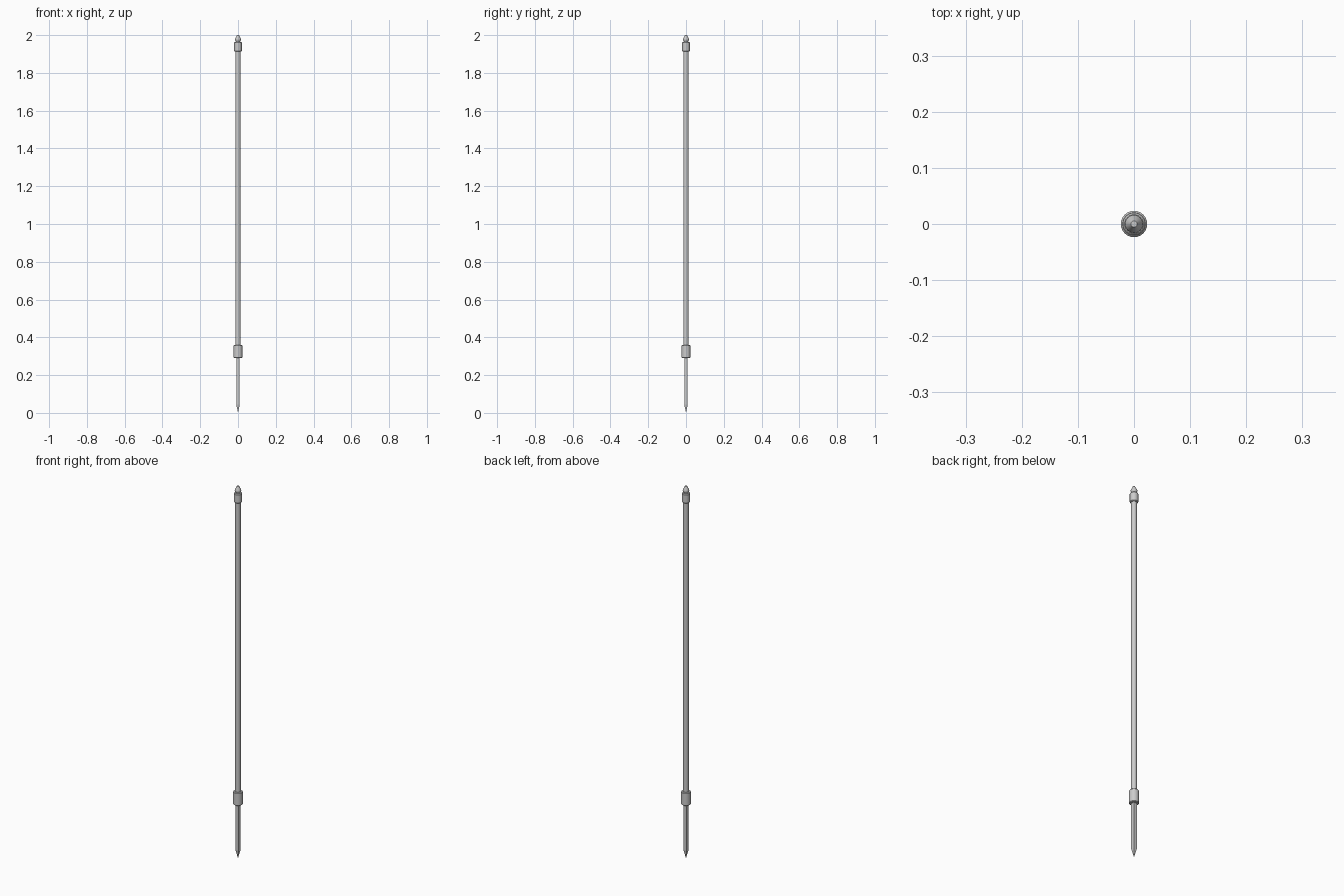
import bpy, bmesh, math

if "Cube" in bpy.data.objects:
    bpy.data.objects.remove(bpy.data.objects["Cube"])


def lathe(name, profile, sides=24, turn=0.0, smooth=True):
    """Spin a (radius, z) profile round the z axis; closed at both ends."""
    bm = bmesh.new()
    rings = []
    for r, z in profile:
        if r == 0:
            rings.append([bm.verts.new((0, 0, z))])
        else:
            rings.append([bm.verts.new((r * math.cos(turn + math.tau * i / sides),
                                        r * math.sin(turn + math.tau * i / sides), z))
                          for i in range(sides)])
    for a, b in zip(rings, rings[1:]):
        for i in range(sides):
            j = (i + 1) % sides
            if len(a) == 1:
                bm.faces.new((a[0], b[j], b[i]))
            elif len(b) == 1:
                bm.faces.new((a[i], a[j], b[0]))
            else:
                bm.faces.new((a[i], a[j], b[j], b[i]))
    for ring in (rings[0], rings[-1]):
        if len(ring) > 1:
            bm.faces.new(ring)
    bmesh.ops.recalc_face_normals(bm, faces=bm.faces)
    mesh = bpy.data.meshes.new(name)
    bm.to_mesh(mesh)
    bm.free()
    obj = bpy.data.objects.new(name, mesh)
    bpy.context.collection.objects.link(obj)
    if smooth:
        bpy.ops.object.select_all(action='DESELECT')
        bpy.context.view_layer.objects.active = obj
        obj.select_set(True)
        bpy.ops.object.shade_smooth_by_angle(angle=math.radians(30))
    return obj


def collar(name, r, z0, z1, c=0.003):
    """Sleeve with chamfered rims."""
    return lathe(name, [(r - c, z0), (r, z0 + c), (r, z1 - c), (r - c, z1)])


# Square ground spike with a pointed tip
q = math.sqrt(2)
lathe("ground_spike", [(0, 0), (0.0092 * q, 0.045), (0.0092 * q, 0.30)],
      sides=4, turn=math.pi / 4, smooth=False)

# Main shaft
lathe("shaft", [(0.0135, 0.30), (0.0135, 1.95)])

# Lower and upper collars
collar("lower_collar", 0.0235, 0.29, 0.36)
collar("upper_collar", 0.020, 1.914, 1.963)

# Finial: narrow neck, bulging shoulder, tapered blunt tip
lathe("finial", [(0.011, 1.958), (0.011, 1.966), (0.0145, 1.971), (0.016, 1.977),
                 (0.0145, 1.983), (0.0065, 1.997), (0.0055, 2.0)])
